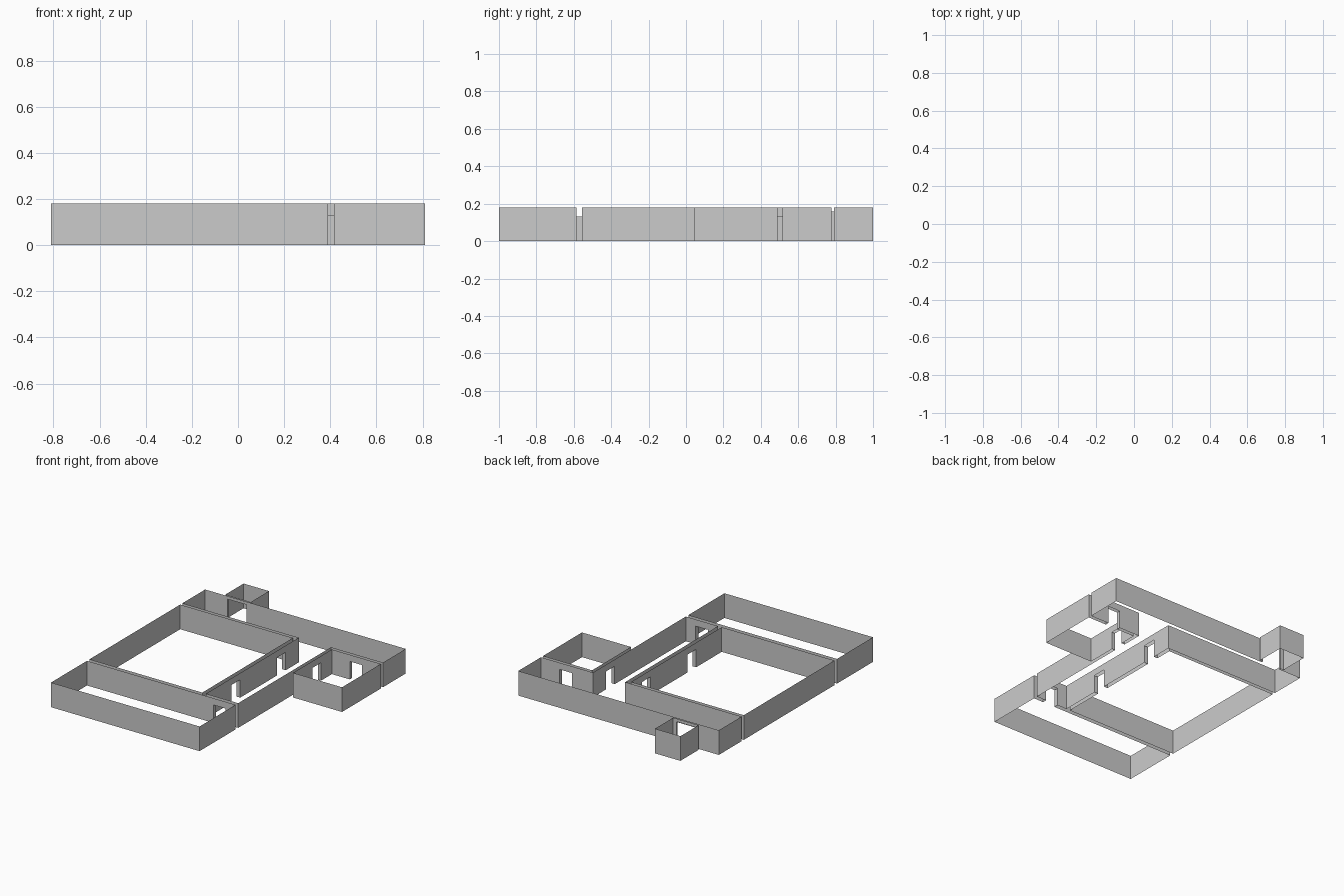
import bpy, bmesh
from mathutils import Vector

if "Cube" in bpy.data.objects:
    bpy.data.objects.remove(bpy.data.objects["Cube"])

H = 0.18    # wall height
D = 0.131   # standard door height

# Doorways as plan boxes bridging two rooms: x0, x1, y0, y1, height, running axis
doors = {
    "front_doorway":        (0.21, 0.31, -0.585, -0.555, D, 0),
    "main_doorway_front":   (0.10, 0.13, -0.26, -0.16, D, 1),
    "main_doorway_back":    (0.10, 0.13, 0.265, 0.365, D, 1),
    "side_doorway_left":    (0.39, 0.415, 0.265, 0.365, D, 1),
    "side_doorway_back":    (0.56, 0.66, 0.49, 0.516, D, 0),
    "closet_doorway":       (-0.628, -0.475, 0.778, 0.79, 0.158, 0),
}


def make_object(name, bm):
    bmesh.ops.remove_doubles(bm, verts=bm.verts, dist=1e-5)
    mesh = bpy.data.meshes.new(name)
    bm.to_mesh(mesh)
    bm.free()
    obj = bpy.data.objects.new(name, mesh)
    bpy.context.collection.objects.link(obj)
    return obj


def panel(bm, a, b, z0, z1):
    """Vertical sheet from plan point a to b, facing left of travel."""
    pts = [(*b, z0), (*a, z0), (*a, z1), (*b, z1)]
    bm.faces.new([bm.verts.new(p) for p in pts])


def openings(a, b):
    """Doorways lying on the wall a-b, as (start, end, height) along it."""
    axis = 0 if abs(b.x - a.x) > abs(b.y - a.y) else 1
    lo, hi = sorted((a[axis], b[axis]))
    found = []
    for box in doors.values():
        span = (box[0:2], box[2:4])
        on_wall = any(abs(v - a[1 - axis]) < 1e-4 for v in span[1 - axis])
        if box[5] == axis and on_wall and lo < span[axis][0] and span[axis][1] < hi:
            s = sorted(abs(v - a[axis]) for v in span[axis])
            found.append((s[0], s[1], box[4]))
    return sorted(found)


def room(name, corners):
    """Single-sided inner walls of a room; corners run counter-clockwise."""
    bm = bmesh.new()
    pts = [Vector(c) for c in corners]
    for a, b in zip(pts, pts[1:] + pts[:1]):
        d = (b - a).normalized()
        at = 0.0
        for start, end, height in openings(a, b):
            panel(bm, a + d * at, a + d * start, 0, H)
            panel(bm, a + d * start, a + d * end, height, H)
            at = end
        panel(bm, a + d * at, b, 0, H)
    return make_object(name, bm)


def rect(x0, x1, y0, y1):
    return [(x0, y0), (x1, y0), (x1, y1), (x0, y1)]


# Rooms, separated by narrow wall-thickness gaps
room("front_room_walls", rect(-0.81, 0.39, -1, -0.585))
room("main_room_walls", rect(-0.81, 0.10, -0.555, 0.49))
room("side_room_walls", rect(0.415, 0.81, 0.043, 0.49))
room("closet_walls", rect(-0.655, -0.45, 0.79, 1))

# T-shaped hallway: corridor plus cross hall along the back
room("hallway_walls", [(0.13, -0.555), (0.39, -0.555), (0.39, 0.516), (0.81, 0.516),
                       (0.81, 0.778), (-0.81, 0.778), (-0.81, 0.516), (0.13, 0.516)])

# Door jambs through the wall thickness
for name, (x0, x1, y0, y1, h, axis) in doors.items():
    bm = bmesh.new()
    if axis == 0:
        panel(bm, (x0, y1), (x0, y0), 0, h)
        panel(bm, (x1, y0), (x1, y1), 0, h)
    else:
        panel(bm, (x0, y0), (x1, y0), 0, h)
        panel(bm, (x1, y1), (x0, y1), 0, h)
    make_object(name + "_jambs", bm)
